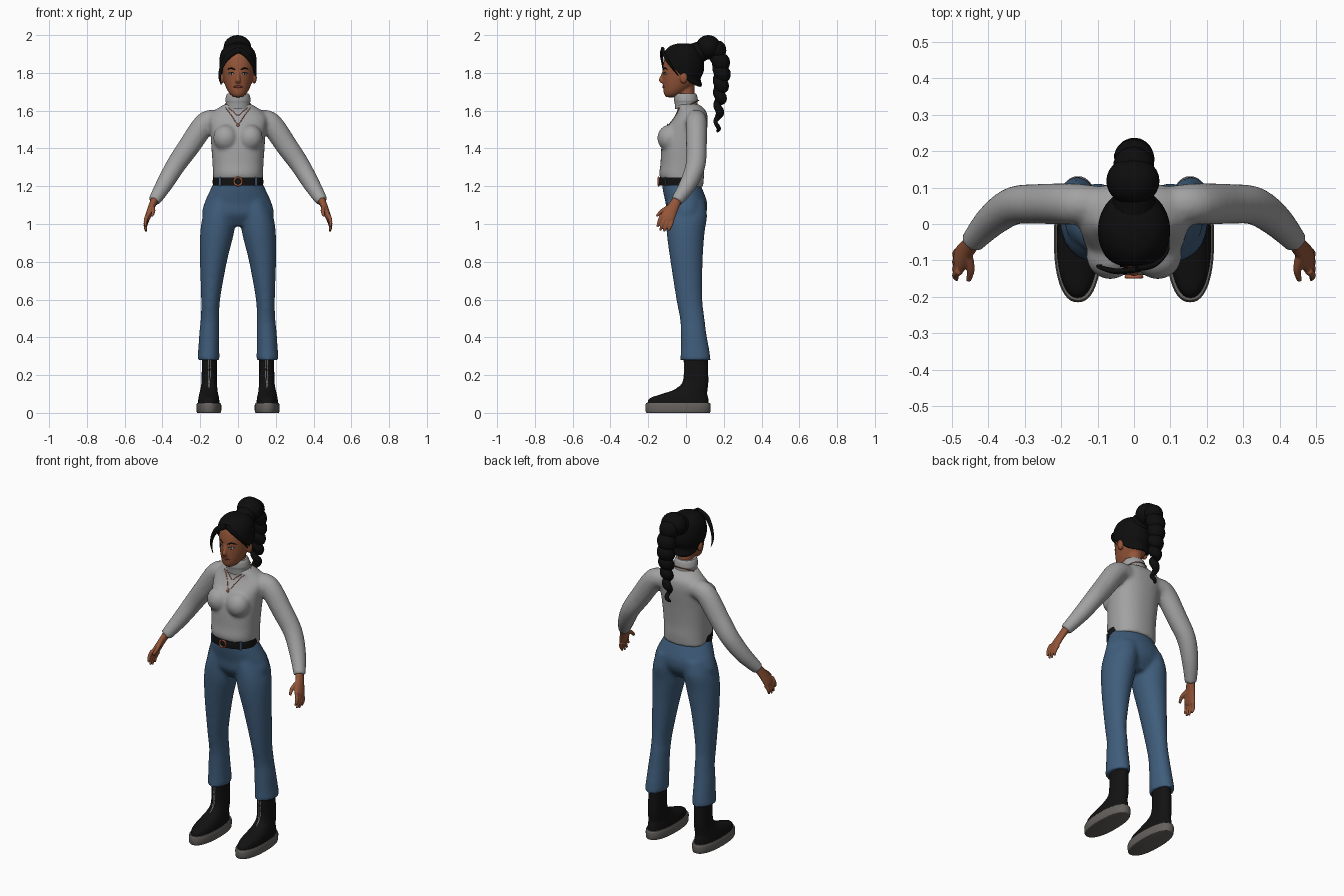
import bpy, bmesh, math
from mathutils import Vector
from mathutils.bvhtree import BVHTree

cube = bpy.data.objects.get("Cube")
if cube:
    bpy.data.objects.remove(cube)


def material(name, *rgb):
    m = bpy.data.materials.new(name)
    m.use_nodes = True
    m.diffuse_color = (*rgb, 1)
    node = m.node_tree.nodes["Principled BSDF"]
    node.inputs["Base Color"].default_value = (*rgb, 1)
    node.inputs["Roughness"].default_value = 0.8
    return m


KNIT = material("grey knit", .36, .36, .36)
DENIM = material("blue denim", .05, .11, .2)
SKIN = material("brown skin", .29, .09, .04)
HAIR = material("black hair", .004, .004, .004)
LEATHER = material("black leather", .006, .006, .006)
RUBBER = material("grey rubber", .13, .12, .11)
COPPER = material("copper", .42, .11, .05)
SILVER = material("silver", .45, .45, .45)
LIP = material("lip", .2, .045, .03)
EYE = material("eye white", .5, .45, .42)


def spline(keys, n=5):
    """Smooth curve through tuples of any length."""
    out = []
    for i in range(len(keys) - 1):
        a, b, c, d = (keys[max(0, min(len(keys) - 1, i + k))] for k in (-1, 0, 1, 2))
        for s in range(n):
            t = s / n
            out.append(tuple(q + t / 2 * (r - p + t * (2*p - 5*q + 4*r - u + t * (3*(q - r) + u - p)))
                             for p, q, r, u in zip(a, b, c, d)))
    return out + [tuple(keys[-1])]


def ring(centre, u, v, sides, power=2):
    pts = []
    for k in range(sides):
        a = math.tau * k / sides
        c, s = math.cos(a), math.sin(a)
        pts.append(Vector(centre) + u * math.copysign(abs(c) ** (2 / power), c)
                   + v * math.copysign(abs(s) ** (2 / power), s))
    return pts


def loft(keys, n=5, sides=40, power=2):
    """Level rings from keys (z, x, y, half width, half depth)."""
    return [ring((x, y, z), Vector((a, 0, 0)), Vector((0, b, 0)), sides, power)
            for z, x, y, a, b in spline(keys, n)]


def tube(keys, n=5, sides=20, ref=(0, 1, 0)):
    """Rings across a path of keys (x, y, z, radius along ref, other radius)."""
    rows = spline(keys, n)
    pts = [Vector(r[:3]) for r in rows]
    rings = []
    for i, r in enumerate(rows):
        t = (pts[min(i + 1, len(pts) - 1)] - pts[max(i - 1, 0)]).normalized()
        u = Vector(ref)
        u = (u - t * u.dot(t)).normalized()
        rings.append(ring(pts[i], u * r[3], t.cross(u) * r[4], sides))
    return rings


def ball(c, r, steps=14, sides=28):
    angles = [math.pi * (k + .15) / (steps + .3) for k in range(steps + 1)]
    return loft([(c[2] - r[2] * math.cos(a), c[0], c[1], r[0] * math.sin(a), r[1] * math.sin(a))
                 for a in angles], 1, sides)


def flip(shape):
    return [[Vector((-p.x, p.y, p.z)) for p in r] for r in shape]


def build(name, mat, centre=(), pairs=(), voxel=0, smooth=6):
    """One object from ring shapes; pairs are mirrored, voxel blends them together."""
    bm = bmesh.new()
    for shape in [*centre, *pairs, *map(flip, pairs)]:
        rows = [[bm.verts.new(p) for p in r] for r in shape]
        for a, b in zip(rows, rows[1:]):
            for k in range(len(a)):
                j = (k + 1) % len(a)
                bm.faces.new((a[k], a[j], b[j], b[k]))
        bm.faces.new(rows[0])
        bm.faces.new(rows[-1])
    bmesh.ops.recalc_face_normals(bm, faces=bm.faces)
    mesh = bpy.data.meshes.new(name)
    bm.to_mesh(mesh)
    bm.free()
    mesh.materials.append(mat)
    ob = bpy.data.objects.new(name, mesh)
    bpy.context.collection.objects.link(ob)
    bpy.ops.object.select_all(action='DESELECT')
    ob.select_set(True)
    bpy.context.view_layer.objects.active = ob
    bpy.ops.object.shade_smooth_by_angle(angle=math.radians(50))
    if voxel:
        blend = ob.modifiers.new("blend", 'REMESH')
        blend.mode, blend.voxel_size, blend.use_smooth_shade = 'VOXEL', voxel, True
        soft = ob.modifiers.new("soften", 'SMOOTH')
        soft.factor, soft.iterations = .5, smooth
    return ob


def surface(ob):
    """Function giving the frontmost y of an object at x, z."""
    bpy.context.view_layer.update()
    tree = BVHTree.FromObject(ob, bpy.context.evaluated_depsgraph_get())

    def front(x, z):
        hit = tree.ray_cast(Vector((x, -1, z)), Vector((0, 1, 0)))[0]
        return hit.y if hit else -.1
    return front


def ribbon(front, pts, thick=.003, **kw):
    """Thin tube lying on a surface, through (x, z, radius)."""
    return tube([(x, front(x, z), z, r, min(r, thick)) for x, z, r in spline(pts, 4)],
                1, 10, (0, 0, 1), **kw)


# Sweater: body, bust and sleeves in one
body = loft([(1.195, 0, 0, .127, .09), (1.25, 0, -.022, .132, .117), (1.32, 0, -.02, .135, .115),
             (1.42, 0, -.013, .142, .116), (1.5, 0, .002, .147, .11), (1.56, 0, .025, .155, .09),
             (1.6, 0, .03, .125, .075), (1.635, 0, .008, .07, .06)], power=2.3)
bust = ball((.065, -.088, 1.455), (.066, .064, .07))
sleeve = tube([(.1, .055, 1.55, .05, .05), (.17, .055, 1.535, .057, .06), (.26, .055, 1.41, .055, .058),
               (.33, .05, 1.31, .053, .052), (.39, .01, 1.21, .046, .045), (.445, -.05, 1.12, .033, .033)])
sweater = build("sweater", KNIT, [body], [bust, sleeve], .01)
build("rolled_collar", KNIT, [loft([(1.61, 0, .005, .066, .062), (1.64, 0, 0, .064, .06),
                                    (1.655, 0, 0, .067, .063), (1.68, 0, -.002, .062, .06),
                                    (1.692, 0, -.002, .055, .053)])])

# Trousers
hips = loft([(.99, 0, 0, .13, .06), (1.05, 0, .002, .188, .102), (1.11, 0, .002, .178, .11),
             (1.17, 0, -.014, .152, .107), (1.22, 0, -.028, .128, .1), (1.235, 0, -.028, .125, .097)])
leg = loft([(.28, .157, .05, .059, .081), (.33, .155, .048, .056, .076), (.42, .152, .04, .053, .068),
            (.5, .148, .033, .049, .065), (.6, .145, .018, .05, .069), (.8, .13, .003, .071, .085),
            (.95, .111, -.002, .089, .1), (1.04, .1, .003, .087, .108), (1.12, .08, .002, .08, .1)])
trousers = build("trousers", DENIM, [hips], [leg], .01)

# Belt with loops and ring buckle
belt = build("belt", LEATHER, [loft([(1.203, 0, -.034, .133, .106), (1.224, 0, -.034, .134, .108),
                                     (1.245, 0, -.034, .133, .106)], 2, 48)])
on_belt = surface(belt)
loop = [(.095, z, .006) for z in (1.2, 1.225, 1.25)]
build("belt_loops", DENIM, pairs=[tube([(x, on_belt(x, 1.225), z, r, .005) for x, z, r in loop], 1, 8, (1, 0, 0))])
bpy.ops.mesh.primitive_torus_add(major_radius=.021, minor_radius=.005, location=(0, -.145, 1.225),
                                 rotation=(math.pi / 2, 0, 0), major_segments=28, minor_segments=8)
buckle = bpy.context.object
buckle.name = "belt_buckle"
buckle.data.materials.append(COPPER)
bpy.ops.object.shade_smooth()

# Boots, soles and front zips
boot = build("boots", LEATHER, pairs=[loft(
    [(.035, .155, -.042, .058, .162), (.075, .155, -.038, .055, .156), (.1, .155, -.008, .05, .12),
     (.125, .154, .028, .045, .086), (.17, .152, .052, .041, .066), (.3, .151, .052, .04, .063)], power=2.2)])
build("boot_soles", RUBBER, pairs=[loft(
    [(0, .154, -.042, .061, .166), (.006, .154, -.042, .065, .171), (.04, .154, -.042, .066, .173),
     (.052, .154, -.042, .062, .168)], 2, 48, 2.3)])
on_boot = surface(boot)
build("boot_zips", SILVER, pairs=[ribbon(on_boot, [(.152 + side * .006, .29, .002), (.152 + side * .005, .2, .002),
                                                   (.153, .13, .002)]) for side in (-1, 1)])

# Hands
palm = tube([(.436, -.04, 1.14, .024, .022), (.458, -.068, 1.09, .03, .018),
             (.477, -.096, 1.04, .039, .016), (.484, -.106, 1.018, .034, .012)])
digits = [tube([(.457, -.08, 1.095, .014, .013), (.448, -.125, 1.07, .011, .011),
                (.455, -.156, 1.042, .007, .007)])]
for k, length in enumerate((.9, 1.05, 1, .8)):
    s = (k - 1.5) * .021
    y, z = -.1 + s * .9, 1.035 - s * .45
    digits.append(tube([(.479, y, z, .011, .011), (.49, y - .013 * length, z - .036 * length, .01, .01),
                        (.487, y - .026 * length, z - .071 * length, .006, .006)]))
build("hands", SKIN, pairs=[palm, *digits], voxel=.004, smooth=3)

# Head, neck, nose and ears
skull = [(1.76, 0, -.028, .076, .095), (1.8, 0, -.02, .083, .103), (1.85, 0, -.018, .086, .102),
         (1.9, 0, -.016, .077, .088), (1.932, 0, -.015, .05, .058), (1.945, 0, -.015, .016, .02)]
face = loft([(1.671, 0, -.08, .02, .024), (1.688, 0, -.068, .043, .048), (1.72, 0, -.047, .062, .074)] + skull)
neck = loft([(1.6, 0, .005, .05, .048), (1.69, 0, 0, .044, .045), (1.75, 0, 0, .045, .045)])
nose = tube([(0, -.115, 1.81, .008, .01), (0, -.126, 1.78, .009, .01), (0, -.133, 1.762, .014, .011),
             (0, -.122, 1.75, .013, .008)], ref=(1, 0, 0))
ear = ball((.086, -.012, 1.775), (.014, .02, .032))
head = build("head", SKIN, [face, neck, nose], [ear], .005, 4)
on_face = surface(head)
build("eyes", EYE, pairs=[ribbon(on_face, [(.019, 1.793, .001), (.034, 1.796, .006), (.05, 1.795, .001)])])
build("irises", HAIR, pairs=[ball((.034, on_face(.034, 1.796) - .002, 1.796), (.005, .003, .006), 8, 14),
                             ribbon(on_face, [(.018, 1.795, .001), (.034, 1.803, .002), (.052, 1.797, .001)])])
build("eyebrows", HAIR, pairs=[ribbon(on_face, [(.014, 1.816, .002), (.036, 1.825, .004), (.058, 1.818, .001)])])
build("lips", LIP, [ribbon(on_face, [(-.026, 1.724, .001), (-.01, 1.728, .005), (0, 1.726, .006),
                                     (.01, 1.728, .005), (.026, 1.724, .001)], .004)])

# Hair cap, cut open around the face along two slanting planes
cap = build("hair_cap", HAIR, [loft([(1.705, 0, .01, .055, .06), (1.735, 0, -.008, .08, .092)]
                                    + [(z + .01, x, y, a + .013, b + .011) for z, x, y, a, b in skull], 6, 56)])
bm = bmesh.new()
bm.from_mesh(cap.data)
top, temple, nape = Vector((.01, -.13, 1.92)), Vector((.09, -.07, 1.83)), Vector((.1, .03, 1.735))
normal = (temple - top).cross(nape - top).normalized()
for side in (1, -1):
    bmesh.ops.bisect_plane(bm, geom=bm.verts[:] + bm.edges[:] + bm.faces[:],
                           plane_co=(top.x * side, top.y, top.z), plane_no=(normal.x * side, normal.y, normal.z))
below = [f for f in bm.faces for c in [f.calc_center_median()]
         if (Vector((abs(c.x), c.y, c.z)) - top).dot(normal) < 0]
bmesh.ops.delete(bm, geom=below, context='FACES')
bm.to_mesh(cap.data)
bm.free()
cap.modifiers.new("thickness", 'SOLIDIFY').thickness = .012

# Loose strands framing the face
build("loose_strands", HAIR, [
    tube([(.01, -.125, 1.925, .008, .014), (-.045, -.13, 1.895, .008, .016), (-.083, -.122, 1.84, .006, .011),
          (-.097, -.115, 1.78, .004, .007), (-.088, -.112, 1.735, .001, .002)]),
    tube([(.005, -.122, 1.925, .008, .014), (.05, -.113, 1.89, .008, .014), (.085, -.078, 1.835, .006, .01),
          (.093, -.04, 1.785, .002, .004)])])

# Bun and wavy ponytail
build("hair_bun", HAIR, [ball((-.003, .118, 1.935), (.073, .066, .065)),
                         tube([(0, .05, 1.9, .06, .06), (0, .11, 1.93, .05, .05)])])
wave = []
path = spline([(0, .15, 1.93), (0, .18, 1.83), (0, .178, 1.73), (0, .172, 1.62), (0, .163, 1.49)], 14)
for k, (x, y, z) in enumerate(path):
    t = k / (len(path) - 1)
    turn = t * math.tau * 6.5
    r = (.042 - .036 * t ** 2) * (1 + .2 * math.sin(turn))
    wave.append((x + .01 * math.cos(turn), y + .01 * math.sin(turn), z, r, r * 1.1))
build("ponytail", HAIR, [tube(wave, 2, 24)])

# Necklace: two chains at the front, one round the nape, and a pendant
on_knit = surface(sweater)
chains = [ribbon(on_knit, [(-w, 1.615, .002), (-w / 2, (1.615 + low) / 2, .002), (0, low, .002),
                           (w / 2, (1.615 + low) / 2, .002), (w, 1.615, .002)]) for w, low in ((.066, 1.53), (.05, 1.575))]
arc = [math.pi * k / 12 for k in range(-1, 14)]
chains.append(tube([(.07 * math.cos(a), .004 + .066 * math.sin(a), 1.625 + .03 * math.sin(a), .0025, .0025)
                    for a in arc], 2, 8, (0, 0, 1)))
chains.append(ball((0, on_knit(0, 1.523) - .003, 1.523), (.008, .004, .009), 8, 14))
build("necklace", COPPER, chains)
